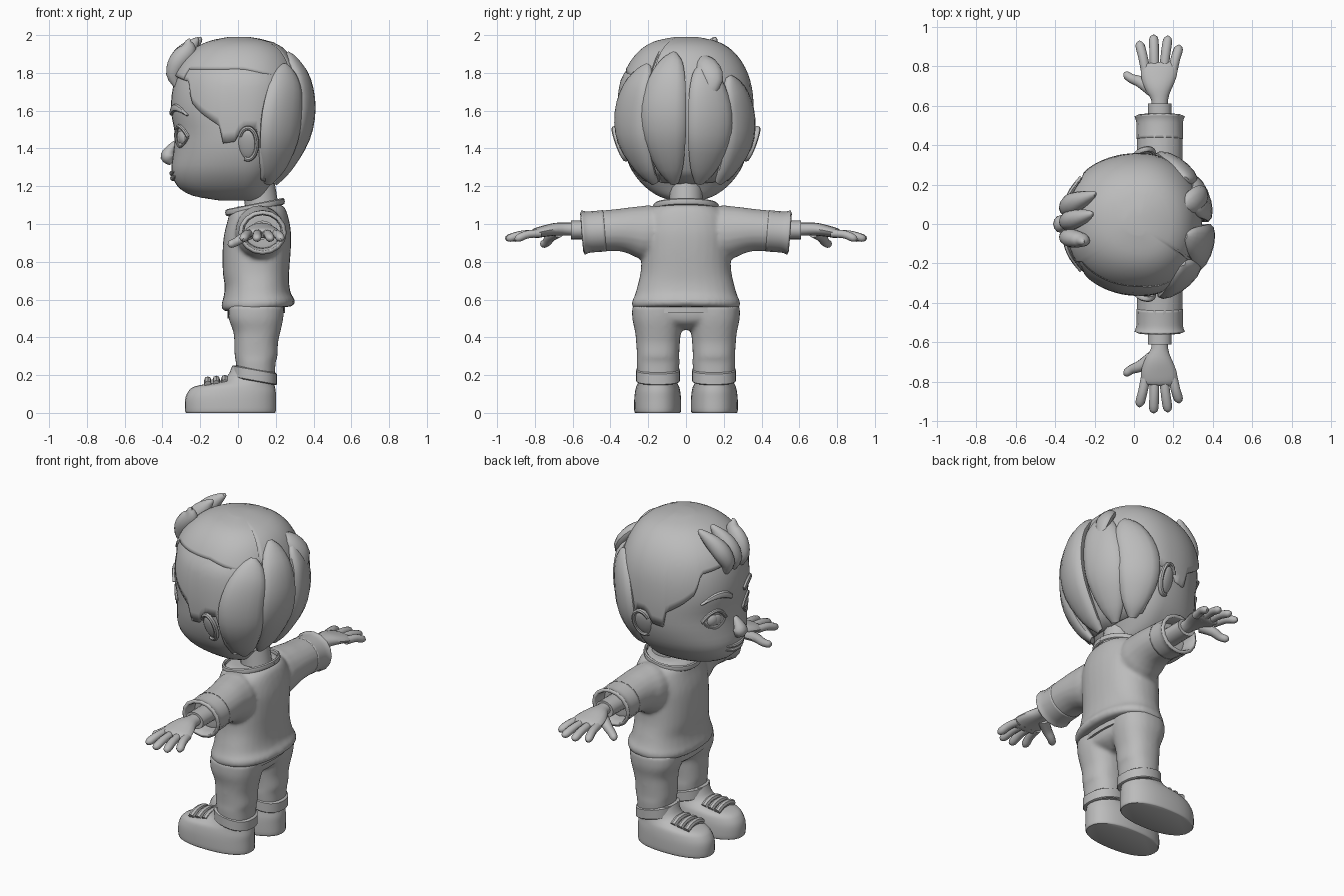
import bpy, bmesh, math
from mathutils import Vector, Matrix

if "Cube" in bpy.data.objects:
    bpy.data.objects.remove(bpy.data.objects["Cube"])

clay = bpy.data.materials.new("plain_grey")
clay.diffuse_color = (0.5, 0.5, 0.5, 1)
clay.use_nodes = True
clay.node_tree.nodes["Principled BSDF"].inputs["Base Color"].default_value = clay.diffuse_color


def finish(name, bm, thick=0, angle=40):
    bmesh.ops.recalc_face_normals(bm, faces=bm.faces[:])
    me = bpy.data.meshes.new(name)
    bm.to_mesh(me)
    bm.free()
    me.materials.append(clay)
    ob = bpy.data.objects.new(name, me)
    bpy.context.collection.objects.link(ob)
    if thick:
        m = ob.modifiers.new("thickness", "SOLIDIFY")
        m.thickness, m.offset = thick, -1
    bpy.ops.object.select_all(action="DESELECT")
    ob.select_set(True)
    bpy.context.view_layer.objects.active = ob
    bpy.ops.object.shade_smooth_by_angle(angle=math.radians(angle))
    return ob


def fuse(name, obs, voxel=.012, rounds=6):
    """Join closed parts into one continuous cloth surface."""
    bpy.ops.object.select_all(action="DESELECT")
    for ob in obs:
        ob.select_set(True)
    bpy.context.view_layer.objects.active = obs[0]
    bpy.ops.object.join()
    obs[0].name = name
    m = obs[0].modifiers.new("fuse", "REMESH")
    m.mode, m.voxel_size, m.use_smooth_shade = "VOXEL", voxel, True
    s = obs[0].modifiers.new("soften", "SMOOTH")
    s.factor, s.iterations = .5, rounds


def spline(rows, t):
    """Catmull-Rom through rows of numbers, t from 0 to len-1."""
    n = len(rows) - 1
    i = min(int(t), n - 1)
    u = t - i
    a, b, c, d = (rows[max(0, min(n, i + k))] for k in (-1, 0, 1, 2))
    return [q + 0.5 * u * (r - p + u * (2 * p - 5 * q + 4 * r - s + u * (3 * (q - r) + s - p)))
            for p, q, r, s in zip(a, b, c, d)]


def smooth_rows(rows, k=3):
    return [spline(rows, i / k) for i in range((len(rows) - 1) * k + 1)]


def skin(name, rings, caps=(True, True), thick=0, angle=40):
    bm = bmesh.new()
    vs = [[bm.verts.new(p) for p in r] for r in rings]
    n = len(vs[0])
    for a, b in zip(vs, vs[1:]):
        for i in range(n):
            bm.faces.new((a[i], a[(i + 1) % n], b[(i + 1) % n], b[i]))
    for end, on in zip((vs[0], vs[-1]), caps):
        if on:
            bm.faces.new(end)
    return finish(name, bm, thick, angle)


def oval(z, x0, x1, hy, phi, mid=None, cy=0, e=2.3):
    """Point on a squarish oval; phi = 0 points to the back (+x)."""
    mid = (x0 + x1) / 2 if mid is None else mid
    c, s = math.cos(phi), math.sin(phi)
    px = math.copysign(abs(c) ** (2 / e), c)
    py = math.copysign(abs(s) ** (2 / e), s)
    return Vector((mid + px * (x1 - mid if c > 0 else mid - x0), cy + py * hy, z))


def stack(name, rows, cy=0, n=24, tilt=0, k=3, **kw):
    """Loft of ovals (z, xmin, xmax, half width); tilt raises z with x."""
    rings = []
    for z, x0, x1, hy in smooth_rows(rows, k):
        r = [oval(z, x0, x1, hy, 2 * math.pi * i / n, cy=cy) for i in range(n)]
        rings.append([p + Vector((0, 0, tilt * (p.x - 0.1))) for p in r])
    return skin(name, rings, **kw)


def tube(name, rows, side, n=12, k=3, **kw):
    """Tube along (x, y, z, half width along side, half thickness)."""
    pts = smooth_rows(rows, k)
    rings = []
    for i, p in enumerate(pts):
        t = Vector(pts[min(i + 1, len(pts) - 1)][:3]) - Vector(pts[max(i - 1, 0)][:3])
        t.normalize()
        s = Vector(side)
        s = (s - t * s.dot(t)).normalized()
        u = t.cross(s)
        a, b = max(p[3], 0.001), max(p[4], 0.001)
        rings.append([Vector(p[:3]) + s * a * math.cos(2 * math.pi * j / n)
                      + u * b * math.sin(2 * math.pi * j / n) for j in range(n)])
    return skin(name, rings, **kw)


def ball(name, loc, size, rot=(0, 0, 0)):
    bm = bmesh.new()
    m = Matrix.LocRotScale(Vector(loc), None, None)
    for i, axis in enumerate("XYZ"):
        m = m @ Matrix.Rotation(rot[i], 4, axis)
    m = m @ Matrix.Diagonal((*size, 1))
    bmesh.ops.create_uvsphere(bm, u_segments=20, v_segments=12, radius=1, matrix=m)
    return finish(name, bm)


# Head
HEAD = [(1.125, -.10, .12, .08), (1.15, -.24, .14, .15), (1.20, -.32, .17, .22), (1.28, -.352, .225, .285),
        (1.38, -.342, .28, .325), (1.48, -.335, .31, .342), (1.60, -.355, .33, .346), (1.72, -.345, .33, .335),
        (1.82, -.31, .30, .30), (1.90, -.24, .25, .24), (1.95, -.15, .17, .16), (1.975, -.03, .04, .04)]
HEAD_FINE = smooth_rows(HEAD, 6)


def head_row(z):
    for a, b in zip(HEAD_FINE, HEAD_FINE[1:]):
        if z <= b[0]:
            u = max(0, (z - a[0]) / (b[0] - a[0]))
            return [p + (q - p) * u for p, q in zip(a, b)]
    return HEAD_FINE[-1]


def head_pt(phi, z):
    _, x0, x1, hy = head_row(z)
    return oval(z, x0, x1, hy, phi, mid=0.03, e=2.15)


def face_pt(y, z):
    _, x0, _, hy = head_row(z)
    return Vector((0.03 - (0.03 - x0) * max(0, 1 - abs(y / hy) ** 2.15) ** (1 / 2.15), y, z))


skin("head", [[head_pt(2 * math.pi * i / 48, r[0]) for i in range(48)] for r in smooth_rows(HEAD)])

# Hair shells: lower edge given as height over angle from the back (degrees)
HAIRLINE = [(0, 1.22), (58, 1.24), (70, 1.34), (78, 1.50), (92, 1.50), (95, 1.44), (105, 1.43),
            (108, 1.52), (122, 1.58), (133, 1.64), (139, 1.75), (160, 1.77), (180, 1.79)]


def hairline(d):
    d = min(d, 360 - d)
    for (a, p), (b, q) in zip(HAIRLINE, HAIRLINE[1:]):
        if d <= b:
            return p + (q - p) * (d - a) / (b - a)


def parted(d):
    return max(hairline(d), 1.81 - .07 * max(0, (270 - d) / -55)) if 215 < d < 330 else hairline(d)


def side_puff(d, z):
    """Side hair swells out below the parting."""
    if not 225 < d < 335:
        return 1.02
    return 1.02 + .035 * math.sin(math.pi * (d - 225) / 110) * min(1, max(0, (1.82 - z) / .06))


def hair_shell(name, edge, grow):
    n, rings, c = 120, [], Vector((.03, 0, 1.5))
    for k in range(17):
        ring = []
        for i in range(n):
            d = 360 * i / n
            z = edge(d) + (1.973 - edge(d)) * (1 - (1 - k / 16) ** 1.6)
            ring.append(c + (head_pt(math.radians(d), z) - c) * grow(d, z))
        rings.append(ring)
    skin(name, rings, caps=(False, True), thick=.03)


hair_shell("side_hair", hairline, side_puff)
hair_shell("top_hair", parted, lambda d, z: 1.038)

# Overlapping broad locks down the back of the head
for name, phi, top, wide, out in (("lock_mid", -17, 1.90, .125, .022), ("lock_left", 19, 1.84, .125, .012),
                                  ("lock_right", -52, 1.84, .13, .004), ("lock_far_left", 54, 1.78, .12, -.008)):
    a = math.radians(phi)
    rows = []
    for t, w in ((0, .15), (.06, .5), (.2, .82), (.42, 1), (.65, .95), (.88, .6), (1, .2)):
        z = top + (1.22 - top) * t
        p = head_pt(a * (.75 + .25 * math.sin(math.pi * t)), z)
        o = out * math.sin(math.pi * t) + .012
        rows.append((p.x + o * math.cos(a), p.y + o * math.sin(a), z, wide * w, .012 + .038 * w))
    tube(name, rows, (-math.sin(a), math.cos(a), 0), n=14)
tube("back_tuft", [(.23, .08, 1.89, .015, .015), (.29, .11, 1.84, .06, .035),
                   (.345, .14, 1.76, .055, .03), (.36, .11, 1.64, .005, .005)], (0, 1, 0))

# Swept up tufts over the forehead
for i, (y0, y1, x1, s) in enumerate(((.08, .15, -.195, 1), (.01, .05, -.21, .95), (-.065, -.09, -.25, .85))):
    tube(f"front_tuft_{i + 1}",
         [(-.325, y0, 1.73, .015, .015), (-.34, y0, 1.79, .042 * s, .04), (-.315, y0 + (y1 - y0) * .3, 1.86, .055 * s, .052),
          (-.265, y0 + (y1 - y0) * .65, 1.92, .042 * s, .046), (x1 - .01, y1, 1.915 + .06 * s, .018, .018),
          (x1, y1, 1.925 + .06 * s, .005, .005)], (0, 1, 0))

# Nose, lips and neck
tube("nose", [(-.33, 0, 1.43, .015, .015), (-.36, 0, 1.39, .034, .028), (-.37, 0, 1.355, .045, .04),
              (-.35, 0, 1.32, .02, .015)], (0, 1, 0))
for name, z, r in (("upper_lip", 1.268, .012), ("lower_lip", 1.243, .014)):
    rows = []
    for y in (-.085, -.045, 0, .045, .085):
        p = face_pt(y, z + y * y * 1.5)
        w = r * (1 - (y / .09) ** 2) + .002
        rows.append((p.x, y, p.z, w, w))
    tube(name, rows, (0, 0, 1), n=8)
tube("neck", [(.13, 0, 1.02, .095, .095), (.125, 0, 1.10, .088, .088), (.10, 0, 1.25, .088, .088)], (0, 1, 0), n=20)

# Shirt body fused with solid upper sleeves, then lower hem and collar
shirt = [stack("shirt", [(.55, -.05, .26, .265), (.555, -.08, .295, .282), (.585, -.088, .30, .288), (.62, -.078, .28, .272),
                         (.68, -.07, .27, .255), (.75, -.08, .272, .24), (.86, -.082, .28, .235), (.95, -.075, .28, .235),
                         (1.03, -.055, .265, .22), (1.08, -.04, .245, .18), (1.10, .0, .21, .13)], tilt=.07, n=32)]
for sgn in (1, -1):
    shirt.append(tube("upper_sleeve", [(.11, .06 * sgn, .96, .11, .12), (.115, .20 * sgn, .955, .13, .145),
                                       (.125, .28 * sgn, .965, .122, .128), (.13, .36 * sgn, .968, .118, .112),
                                       (.13, .47 * sgn, .962, .116, .108)], (1, 0, 0), n=20))
fuse("shirt", shirt)
stack("under_shirt", [(.515, -.055, .25, .268), (.58, -.055, .25, .268)], n=32, tilt=.1)
ring = []
for i in range(33):
    a = 2 * math.pi * i / 32
    x = .09 + .148 * math.cos(a)
    ring.append((x, .165 * math.sin(a), 1.09 + .2 * (x - .09), .018, .01))
tube("collar", ring, (0, 0, 1), n=8, k=1)

trousers = []
for sgn, tag in ((1, "left"), (-1, "right")):
    # Eye, lids, brow and ear
    c = face_pt(.15 * sgn, 1.46)
    ball(f"{tag}_eye", c + Vector((.036, -.01 * sgn, 0)), (.047, .055, .056))
    ball(f"{tag}_iris", c + Vector((-.006, -.012 * sgn, 0)), (.007, .027, .031), (0, 0, math.atan2(.42 * sgn, -.9)))
    for part, lift, r in (("upper_lid", .058, .011), ("lower_lid", -.052, .006)):
        rows = []
        for t in (-1, -.6, 0, .6, 1):
            p = face_pt((.15 + .068 * t) * sgn, 1.46 + lift * (1 - t * t))
            rows.append((p.x - .002, p.y, p.z, r, r))
        tube(f"{tag}_{part}", rows, (0, 0, 1), n=8)
    rows = []
    for y, z, w in ((.06, 1.585, .014), (.11, 1.612, .021), (.17, 1.612, .018), (.235, 1.575, .004)):
        p = face_pt(y * sgn, z)
        rows.append((p.x - .002, p.y, z, w, .013))
    tube(f"{tag}_brow", rows, (0, 0, 1), n=8)
    ball(f"{tag}_ear", (.05, .338 * sgn, 1.42), (.05, .02, .085), (-.38 * sgn, 0, .25 * sgn))
    rim = []
    for d in range(-110, 151, 26):
        u, v = math.cos(math.radians(d)), math.sin(math.radians(d))
        rim.append((.052 + .048 * u, (.347 + .012 * u + .03 * v) * sgn, 1.425 + .083 * v, .015, .012))
    tube(f"{tag}_ear_rim", rim, (0, 1, 0), n=8)

    # Open sleeve end, cuff and palm
    tube(f"{tag}_sleeve_end", [(.13, .43 * sgn, .964, .118, .11), (.13, .48 * sgn, .96, .117, .109),
                               (.13, .52 * sgn, .957, .119, .11), (.13, .545 * sgn, .955, .128, .118)],
         (1, 0, 0), n=16, caps=(False, False), thick=.02)
    tube(f"{tag}_cuff", [(.13, .40 * sgn, .968, .06, .05), (.13, .61 * sgn, .968, .06, .05)], (1, 0, 0), n=16)
    tube(f"{tag}_palm", [(.13, .56 * sgn, .97, .043, .036), (.13, .63 * sgn, .973, .043, .034),
                         (.125, .69 * sgn, .972, .07, .034), (.125, .75 * sgn, .962, .09, .03),
                         (.13, .80 * sgn, .95, .09, .026), (.13, .815 * sgn, .945, .07, .015)], (1, 0, 0), n=16)
    # Fingers and thumb
    for i, (xa, xb, tip) in enumerate(((.06, .03, .925), (.105, .10, .955), (.15, .17, .95), (.195, .225, .905))):
        tube(f"{tag}_finger_{i + 1}", [(xa, .77 * sgn, .95, .024, .022), ((xa + xb) / 2, (.77 + tip) / 2 * sgn, .945, .024, .022),
                                       (xb, (tip - .018) * sgn, .925, .023, .021), (xb, tip * sgn, .917, .007, .007)],
             (1, 0, 0), n=10)
    tube(f"{tag}_thumb", [(.09, .68 * sgn, .955, .035, .028), (.03, .72 * sgn, .93, .029, .026),
                          (-.01, .735 * sgn, .905, .024, .023), (-.04, .755 * sgn, .893, .02, .02),
                          (-.053, .76 * sgn, .89, .005, .005)], (0, 1, 0), n=10)

    # Trouser leg with turned-up cuff
    trousers.append(stack("trouser_leg", [(.19, -.005, .195, .108), (.27, -.012, .20, .114), (.30, -.018, .21, .112),
                                          (.37, -.02, .212, .116), (.43, -.025, .225, .122), (.50, -.05, .24, .137),
                                          (.57, -.05, .245, .137)], cy=.148 * sgn))
    stack(f"{tag}_trouser_cuff", [(.165, -.02, .20, .112), (.17, -.03, .207, .117), (.225, -.03, .207, .117),
                                  (.232, -.01, .195, .105)], cy=.148 * sgn, tilt=-.18, k=1)
    # Shoe with laces
    stack(f"{tag}_shoe", [(0, -.275, .195, .118), (.012, -.28, .20, .124), (.07, -.28, .20, .124), (.11, -.265, .20, .12),
                          (.14, -.23, .195, .113), (.162, -.125, .19, .102), (.19, -.06, .185, .092),
                          (.25, -.03, .18, .085)], cy=.15 * sgn, n=32)
    for i, x in enumerate((-.16, -.115, -.07)):
        tube(f"{tag}_lace_{i + 1}", [(x, (.15 + d) * sgn, z + .004 * i, .019, .019) for d, z in
                                     ((-.075, .152), (-.03, .172), (.03, .172), (.075, .152))], (1, 0, 0), n=8)

# Seat joining both legs
trousers.append(stack("trouser_seat", [(.44, .04, .16, .05), (.47, -.02, .215, .14), (.51, -.045, .238, .25),
                                       (.58, -.045, .238, .265)], n=28))
fuse("trousers", trousers)
